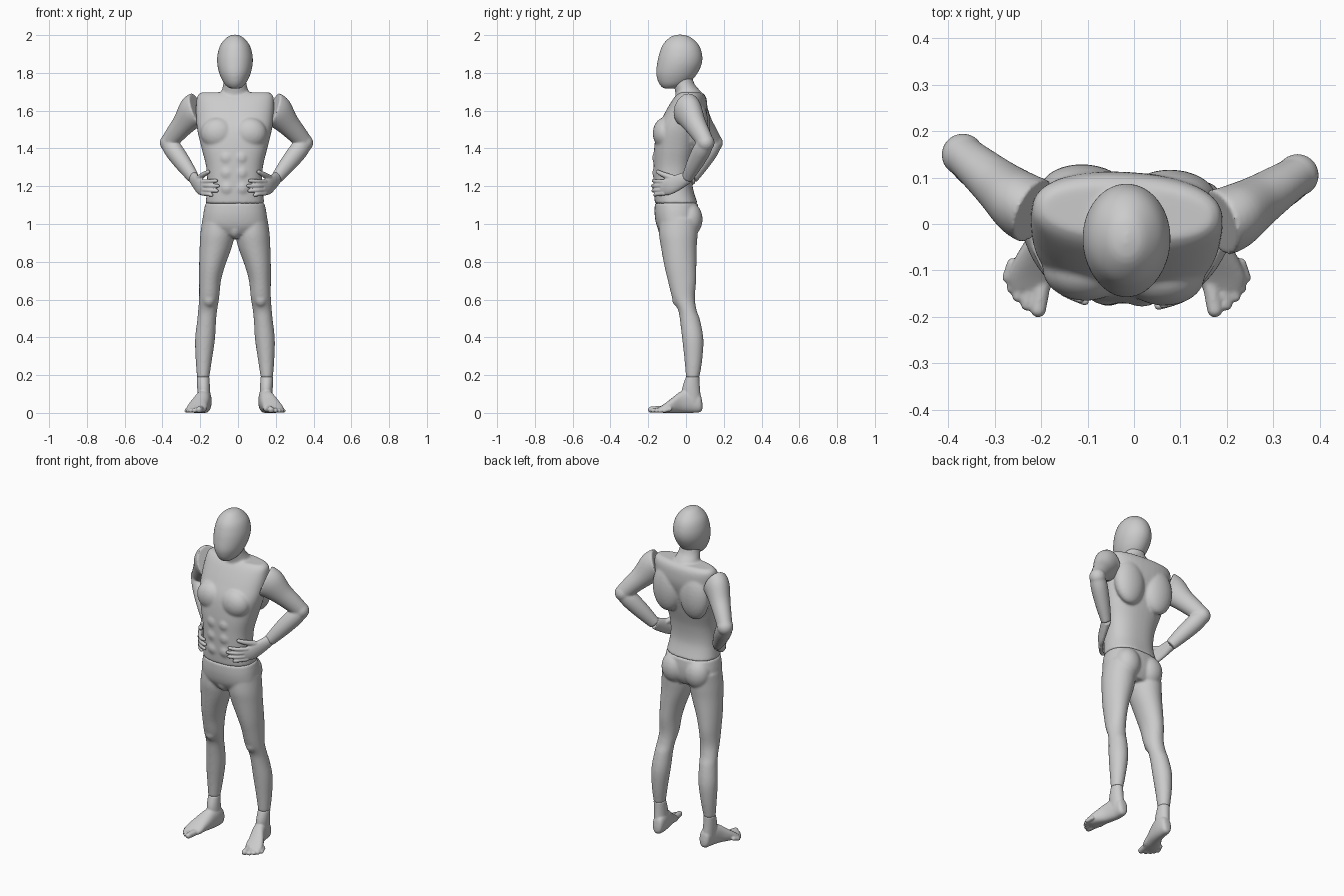
import bpy, bmesh, math
from mathutils import Vector, Matrix

CX = -0.016            # body midline
X, Y, Z = Vector((1, 0, 0)), Vector((0, 1, 0)), Vector((0, 0, 1))


def spline(rows, n=6):
    """Catmull-Rom through rows of numbers."""
    p = [rows[0]] + list(rows) + [rows[-1]]
    out = []
    for i in range(1, len(p) - 2):
        for k in range(n):
            t = k / n
            out.append([0.5 * (2 * b + (c - a) * t + (2 * a - 5 * b + 4 * c - d) * t * t
                               + (3 * b - a - 3 * c + d) * t ** 3)
                        for a, b, c, d in zip(*p[i - 1:i + 3])])
    return out + [list(rows[-1])]


def tube(bm, rows, axes=None, power=2.0, seg=40):
    """Closed loft of superellipse rings; rows are x, y, z, radius u, radius v."""
    pts = spline(rows)
    rings = []
    for i, (x, y, z, a, b) in enumerate(pts):
        if axes:
            u, v = axes
        else:
            t = Vector(pts[min(i + 1, len(pts) - 1)][:3]) - Vector(pts[max(i - 1, 0)][:3])
            u = t.cross(Z).normalized()
            v = u.cross(t).normalized()
        ring = []
        for k in range(seg):
            c, s = math.cos(2 * math.pi * k / seg), math.sin(2 * math.pi * k / seg)
            c = math.copysign(abs(c) ** (2 / power), c)
            s = math.copysign(abs(s) ** (2 / power), s)
            ring.append(bm.verts.new(Vector((x, y, z)) + u * a * c + v * b * s))
        rings.append(ring)
    for r, q in zip(rings, rings[1:]):
        for k in range(seg):
            j = (k + 1) % seg
            bm.faces.new((r[k], r[j], q[j], q[k]))
    bm.faces.new(rings[0][::-1])
    bm.faces.new(rings[-1])


def stack(bm, rows, power=2.0):
    """Horizontal rings; rows are x, z, half width, front y, back y."""
    tube(bm, [(x, (f + b) / 2, z, h, (b - f) / 2) for x, z, h, f, b in rows], (X, Y), power)


def blob(bm, c, r):
    bmesh.ops.create_uvsphere(bm, u_segments=24, v_segments=16, radius=1,
                              matrix=Matrix.Translation(c) @ Matrix.Diagonal((*r, 1)))


def finger(bm, pts, r0, r1):
    n = len(pts) - 1
    tube(bm, [(*p, r0 + (r1 - r0) * i / n, r0 + (r1 - r0) * i / n) for i, p in enumerate(pts)], seg=16)
    for p, r in ((pts[0], r0), (pts[-1], r1)):
        blob(bm, p, (r, r, r))


def finish(bm, name, voxel, smooth, matrix=Matrix()):
    """Fuse the pieces into one smooth skin."""
    bm.transform(Matrix.Translation((CX, 0, 0)) @ matrix)
    bmesh.ops.recalc_face_normals(bm, faces=bm.faces)
    me = bpy.data.meshes.new(name)
    bm.to_mesh(me)
    bm.free()
    ob = bpy.data.objects.new(name, me)
    bpy.context.collection.objects.link(ob)
    m = ob.modifiers.new("fuse", 'REMESH')
    m.mode, m.voxel_size, m.use_smooth_shade = 'VOXEL', voxel, True
    s = ob.modifiers.new("soften", 'SMOOTH')
    s.factor, s.iterations = 0.5, smooth


# head
bm = bmesh.new()
stack(bm, [(0, 2.002, .008, -.045, -.02), (0, 1.99, .04, -.083, .022), (0, 1.95, .076, -.122, .066),
           (0, 1.90, .092, -.142, .085), (0, 1.85, .094, -.153, .084), (0, 1.80, .084, -.158, .062),
           (0, 1.76, .067, -.15, .03), (0, 1.735, .05, -.137, -.005), (0, 1.718, .028, -.12, -.05)])
finish(bm, "head", .007, 4)

# torso with neck, chest, back and belly muscles
bm = bmesh.new()
stack(bm, [(0, 1.108, .156, -.165, .062), (0, 1.2, .146, -.17, .035), (0, 1.3, .15, -.171, .04),
           (0, 1.4, .174, -.168, .065), (0, 1.5, .198, -.152, .09), (0, 1.58, .206, -.115, .11),
           (0, 1.645, .206, -.078, .11), (0, 1.68, .2, -.052, .1), (0, 1.697, .18, -.03, .08)], 2.4)
stack(bm, [(0, 1.62, .1, -.05, .105), (0, 1.69, .076, -.055, .085), (0, 1.74, .062, -.066, .046),
           (0, 1.79, .058, -.07, .03)])
for s in (1, -1):
    blob(bm, (s * .085, -.105, 1.48), (.09, .066, .085))
    blob(bm, (s * .095, .065, 1.52), (.095, .058, .14))
    for z in (1.19, 1.27, 1.35):
        blob(bm, (s * .038, -.147, z), (.04, .03, .042))
for v in bm.verts:
    a = math.radians(-3.5) * min(1, max(0, (v.co.z - 1.11) / .35))
    v.co = Matrix.Rotation(a, 3, 'Z') @ v.co
finish(bm, "torso", .007, 7)

# pelvis and legs
bm = bmesh.new()
stack(bm, [(0, 1.112, .156, -.165, .062), (0, 1.05, .168, -.166, .068), (0, .99, .165, -.155, .062),
           (0, .945, .1, -.13, .04)], 2.3)
blob(bm, (0, -.1, .98), (.04, .05, .058))
for s in (1, -1):
    leg = [(1.03, .172, .01, -.14, .065), (.95, .183, .004, -.143, .062), (.88, .187, .016, -.133, .057),
           (.78, .19, .052, -.115, .055), (.70, .19, .074, -.096, .054), (.61, .19, .084, -.073, .047),
           (.545, .195, .094, -.042, .056), (.49, .2, .1, -.032, .075), (.39, .211, .106, -.02, .092),
           (.28, .208, .122, -.008, .086), (.187, .201, .136, 0, .071)]
    stack(bm, [(s * (o + i) / 2, z, (o - i) / 2, f, b) for z, o, i, f, b in leg])
    blob(bm, (s * .078, .02, 1.025), (.076, .068, .09))
    blob(bm, (s * .137, -.04, .605), (.035, .034, .045))
finish(bm, "legs", .007, 7)

# feet
for side, s in (("left", 1), ("right", -1)):
    bm = bmesh.new()
    foot = [(.158, .087, .012, .05, .02), (.158, .074, .03, .1, .004), (.16, .03, .036, .125, 0),
            (.172, -.025, .041, .115, 0), (.192, -.075, .049, .078, 0), (.203, -.115, .053, .048, 0),
            (.208, -.142, .042, .03, .003)]
    tube(bm, [(x, y, (t + b) / 2, h, (t - b) / 2) for x, y, h, t, b in foot], (X, Z), 2.3)
    stack(bm, [(.1685, .192, .033, 0, .071), (.166, .13, .034, -.02, .074), (.162, .06, .034, -.02, .08)])
    for bx, by, tx, ty, r in ((.18, -.12, .19, -.184, .017), (.206, -.12, .215, -.174, .0125),
                              (.222, -.115, .234, -.156, .012), (.236, -.1, .247, -.138, .0115),
                              (.246, -.085, .257, -.116, .011)):
        finger(bm, [(bx, by, .02), (tx, ty, r)], r * 1.1, r)
    finish(bm, side + "_foot", .005, 3, Matrix.Diagonal((s, 1, 1, 1)))

# arms and hands: right is the left one mirrored and turned with the twisted chest
for side, place in (("left", Matrix()),
                    ("right", Matrix.Rotation(math.radians(-7), 4, 'Z') @ Matrix.Diagonal((-1, 1, 1, 1)))):
    elbow = (.368, .105, 1.43)
    bm = bmesh.new()
    tube(bm, [(.2, .003, 1.605, .073, .095), (.228, .014, 1.59, .07, .088), (.28, .047, 1.53, .057, .064),
              (.33, .08, 1.475, .048, .053), (*elbow, .042, .046)])
    blob(bm, elbow, (.046, .046, .047))
    tube(bm, [(*elbow, .042, .044), (.335, .082, 1.387, .047, .05), (.28, .045, 1.318, .041, .045),
              (.221, .006, 1.243, .028, .033)])
    finish(bm, side + "_arm", .006, 6, place)

    bm = bmesh.new()
    tube(bm, [(.223, .009, 1.246, .027, .033), (.201, -.04, 1.222, .022, .041),
              (.176, -.09, 1.2, .018, .045), (.148, -.13, 1.192, .012, .04)])
    for z0, z1, x in ((1.224, 1.229, .079), (1.203, 1.202, .069), (1.181, 1.176, .075), (1.162, 1.153, .105)):
        finger(bm, [(.158, -.118, z0), (.12, -.157, (z0 + z1) / 2), (x, -.158 - (.12 - x) * .35, z1)],
               .0125, .0095)
    finger(bm, [(.196, -.045, 1.235), (.155, -.115, 1.26), (.125, -.15, 1.276)], .018, .011)
    finish(bm, side + "_hand", .004, 3, place)
